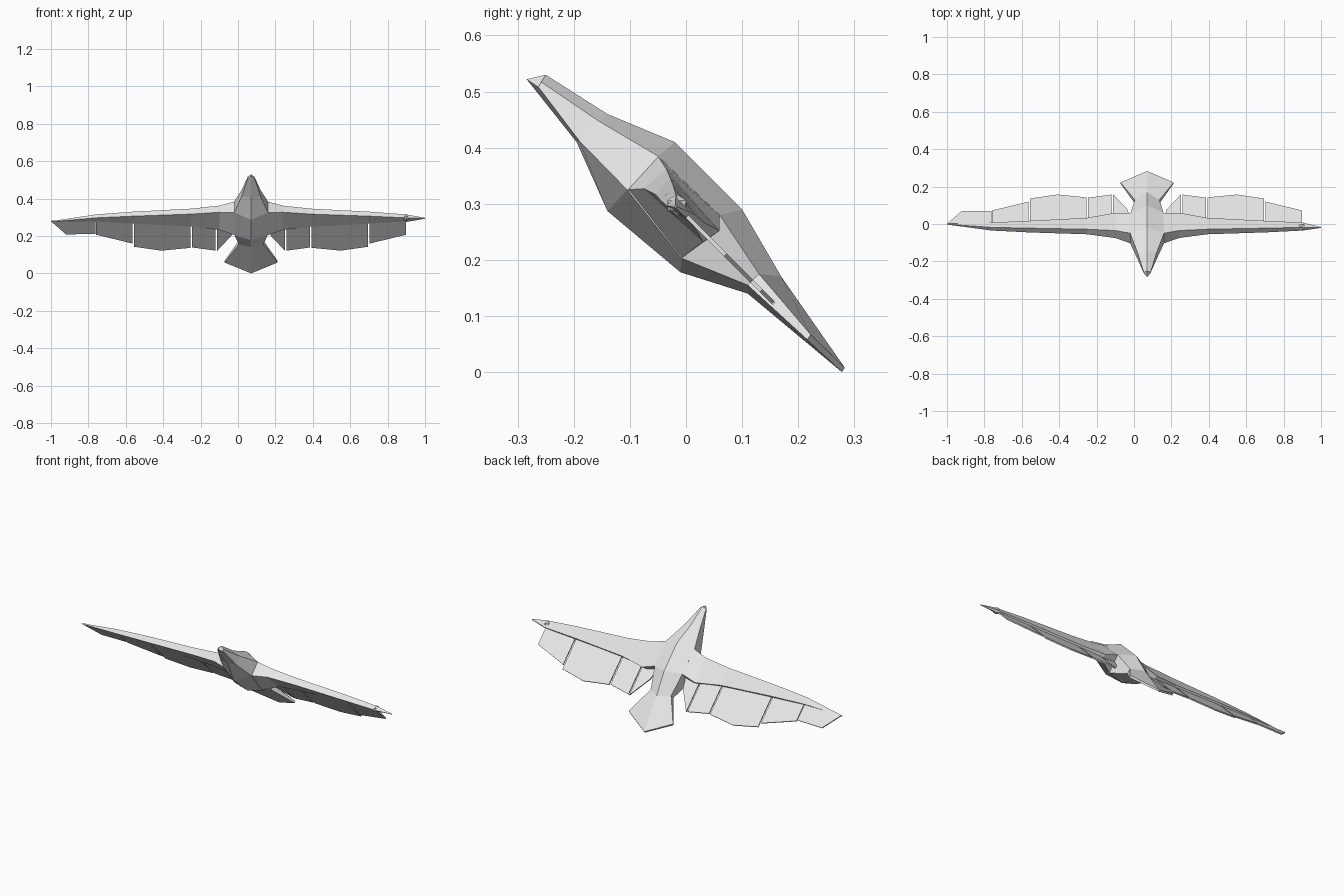
import bpy, bmesh
from mathutils import Vector

if "Cube" in bpy.data.objects:
    bpy.data.objects.remove(bpy.data.objects["Cube"])

CX = 0.07  # x of the body's mirror plane
grey = bpy.data.materials.new("light_grey")
grey.diffuse_color = (0.8, 0.8, 0.8, 1)
grey.use_nodes = True
grey.node_tree.nodes["Principled BSDF"].inputs["Base Color"].default_value = grey.diffuse_color


def finish(name, bm):
    bmesh.ops.recalc_face_normals(bm, faces=bm.faces[:])
    mesh = bpy.data.meshes.new(name)
    bm.to_mesh(mesh)
    bm.free()
    mesh.materials.append(grey)
    obj = bpy.data.objects.new(name, mesh)
    bpy.context.collection.objects.link(obj)
    return obj


def loft(name, rings):
    """Skin a list of equal-length point rings and cap both ends."""
    bm = bmesh.new()
    loops = [[bm.verts.new(p) for p in ring] for ring in rings]
    n = len(loops[0])
    for a, b in zip(loops, loops[1:]):
        for i in range(n):
            j = (i + 1) % n
            bm.faces.new((a[i], a[j], b[j], b[i]))
    # caps split along the middle so bent ends stay symmetric
    for ring in (loops[0], loops[-1]):
        if n == 6:
            bm.faces.new((ring[0], ring[1], ring[2], ring[3]))
            bm.faces.new((ring[3], ring[4], ring[5], ring[0]))
        else:
            bm.faces.new(ring)
    return finish(name, bm)


def plate(name, pts, thickness=0.007):
    """Thin flat feather panel lying in the sloping wing plane."""
    bm = bmesh.new()
    half = Vector((0, 1, 1)).normalized() * thickness / 2
    low = [bm.verts.new(Vector(p) - half) for p in pts]
    face = bm.faces.new(low)
    ext = bmesh.ops.extrude_face_region(bm, geom=[face])
    up = [g for g in ext["geom"] if isinstance(g, bmesh.types.BMVert)]
    bmesh.ops.translate(bm, verts=up, vec=half * 2)
    return finish(name, bm)


# Body with beak and fan tail: top, upper side, lower side, belly as (y, z), half width
stations = [
    ((-0.25, 0.53), (-0.258, 0.517), (-0.263, 0.508), (-0.284, 0.522), 0.018),
    ((-0.14, 0.46), (-0.155, 0.447), (-0.19, 0.412), (-0.195, 0.41), 0.05),
    ((-0.02, 0.41), (-0.05, 0.385), (-0.105, 0.325), (-0.14, 0.287), 0.09),
    ((0.10, 0.29), (0.06, 0.28), (-0.008, 0.203), (-0.01, 0.178), 0.088),
    ((0.17, 0.17), (0.13, 0.175), (0.11, 0.155), (0.11, 0.14), 0.066),
    ((0.283, 0.008), (0.222, 0.067), (0.216, 0.058), (0.278, 0.0), 0.142),
]
rings = []
for top, us, ls, belly, w in stations:
    rings.append([(CX, *top), (CX + w, *us), (CX + w, *ls),
                  (CX, *belly), (CX - w, *ls), (CX - w, *us)])
loft("body", rings)

# Wing arm sections: distance from body centre, front top, front bottom, rear bottom, rear top
arm = [
    (0.085, (-0.05, 0.385), (-0.105, 0.325), (-0.008, 0.203), (0.06, 0.28)),
    (0.17, (-0.035, 0.362), (-0.075, 0.327), (0.03, 0.232), (0.06, 0.252)),
    (0.32, (-0.028, 0.346), (-0.055, 0.317), (0.02, 0.25), (0.033, 0.266)),
    (0.63, (-0.022, 0.33), (-0.045, 0.306), (0.008, 0.266), (0.017, 0.28)),
    (0.83, (-0.018, 0.315), (-0.035, 0.297), (0.0, 0.275), (0.008, 0.285)),
]
tips = {-1: (1.07, (-0.001, 0.279), (-0.003, 0.276), (0.0, 0.274), (0.001, 0.277)),
        1: (0.93, (-0.019, 0.297), (-0.021, 0.294), (-0.018, 0.292), (-0.017, 0.295))}

# Feather panels: (distance, y) outlines; height follows the wing slope
feathers = {
    "inner_feather": [(0.09, 0.03), (0.182, 0.03), (0.182, 0.157), (0.105, 0.075)],
    "second_feather": [(0.189, 0.03), (0.316, 0.01), (0.316, 0.138), (0.189, 0.155)],
    "middle_feather": [(0.324, 0.01), (0.626, 0.0), (0.626, 0.134), (0.48, 0.155), (0.324, 0.14)],
    "outer_feather": [(0.634, 0.0), (0.828, -0.005), (0.828, 0.07), (0.634, 0.117)],
    "tip_feather": [(0.832, -0.005), (1.068, 0.0), (0.99, 0.068), (0.832, 0.066)],
}

for side, label in ((-1, "left"), (1, "right")):
    secs = arm + [tips[side]]
    loft(label + "_wing_arm", [[(CX + side * s[0], *p) for p in s[1:]] for s in secs])
    for name, pts in feathers.items():
        if side == 1 and name == "tip_feather":
            continue  # this wing ends in a folded tuft
        plate(label + "_" + name, [(CX + side * t, y, 0.279 - y) for t, y in pts])

# Small crumpled tufts on the right wing
for name, loc, r in (("tip_tuft", (0.897, -0.016, 0.297), 0.02),
                     ("arm_tuft", (0.705, -0.015, 0.297), 0.014)):
    bm = bmesh.new()
    bmesh.ops.create_icosphere(bm, subdivisions=1, radius=r)
    bmesh.ops.translate(bm, verts=bm.verts[:], vec=loc)
    finish(name, bm)
